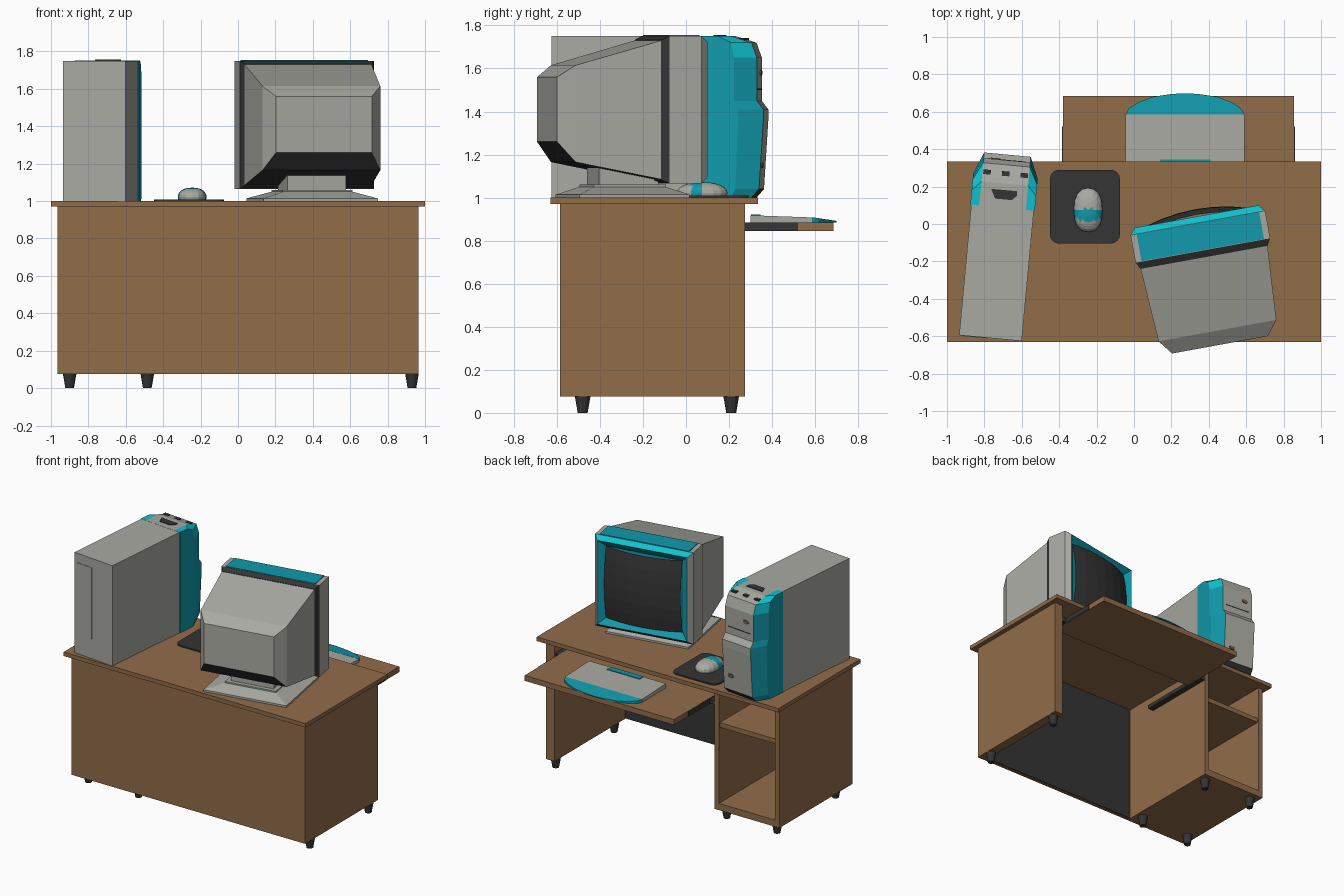
import bpy, bmesh, math
from mathutils import Matrix, Vector

if "Cube" in bpy.data.objects:
    bpy.data.objects.remove(bpy.data.objects["Cube"])


def material(name, *rgb):
    m = bpy.data.materials.new(name)
    m.diffuse_color = (*rgb, 1)
    m.use_nodes = True
    m.node_tree.nodes["Principled BSDF"].inputs["Base Color"].default_value = m.diffuse_color
    return m


WOOD = material("brown wood", .285, .150, .066)
GREY = material("warm grey plastic", .40, .40, .365)
TEAL = material("teal plastic", .006, .32, .41)
BRIGHT = material("bright teal", .005, .53, .61)
DARK = material("charcoal", .035, .035, .035)
BRONZE = material("bronze button", .18, .11, .06)
MATS = [WOOD, GREY, TEAL, BRIGHT, DARK, BRONZE]

WORLD = Matrix.Identity(4)
TOWER = Matrix.Translation((-.7675, -.61, 0)) @ Matrix.Rotation(math.radians(-5.3), 4, 'Z')
MONITOR = Matrix.Translation((.335, .04, 0)) @ Matrix.Rotation(math.radians(10.3), 4, 'Z')


def finish(name, bm, frame=WORLD):
    bmesh.ops.recalc_face_normals(bm, faces=bm.faces[:])
    bm.transform(frame)
    me = bpy.data.meshes.new(name)
    bm.to_mesh(me)
    bm.free()
    for m in MATS:
        me.materials.append(m)
    ob = bpy.data.objects.new(name, me)
    bpy.context.collection.objects.link(ob)
    return ob


def loft(name, rings, colour, frame=WORLD):
    """Skin equal rings; colour is a material or a rule(ring, side), caps have side -1."""
    rule = colour if callable(colour) else (lambda i, j: colour)
    bm = bmesh.new()
    vs = [[bm.verts.new(p) for p in r] for r in rings]
    n = len(rings[0])
    for i in range(len(vs) - 1):
        for j in range(n):
            k = (j + 1) % n
            f = bm.faces.new((vs[i][j], vs[i][k], vs[i + 1][k], vs[i + 1][j]))
            f.material_index = MATS.index(rule(i, j))
    for i in (0, len(vs) - 1):
        bm.faces.new(vs[i]).material_index = MATS.index(rule(i, -1))
    return finish(name, bm, frame)


def box(name, x, y, z, colour, frame=WORLD):
    return loft(name, [[(x[0], y[0], h), (x[1], y[0], h), (x[1], y[1], h), (x[0], y[1], h)]
                       for h in z], colour, frame)


def upright(h, z0, z1, y):
    """Upright rectangle ring: sides are bottom, right, top, left."""
    return [(-h, y, z0), (h, y, z0), (h, y, z1), (-h, y, z1)]


def flat(hx, hy, z, cy):
    return [(-hx, cy - hy, z), (hx, cy - hy, z), (hx, cy + hy, z), (-hx, cy + hy, z)]


# Desk
box("table_top", (-1, 1), (-.63, .335), (.97, 1.0), WOOD)
box("back_panel", (-.965, .965), (-.585, -.565), (.075, .97), WOOD)
box("back_panel_lining", (-.93, .895), (-.565, -.558), (.08, .97), DARK)
box("right_side_panel", (.895, .965), (-.565, .275), (.075, .97), WOOD)
box("cabinet_outer_side", (-.965, -.93), (-.565, .275), (.075, .97), WOOD)
box("cabinet_inner_side", (-.465, -.43), (-.565, .275), (.075, .97), WOOD)
box("cabinet_bottom", (-.93, -.465), (-.565, .275), (.075, .125), WOOD)
box("cabinet_shelf", (-.93, -.465), (-.558, .265), (.69, .725), WOOD)

# Feet
for x in (-.9, -.485, .93):
    for y in (-.48, .21):
        loft("desk_foot", [[(x + r * math.cos(a * math.pi / 6), y + r * math.sin(a * math.pi / 6), z)
                            for a in range(12)] for r, z in ((.023, 0), (.036, .076))], DARK)

# Keyboard tray and its rails
box("keyboard_tray", (-.38, .855), (.14, .685), (.845, .885), WOOD)
for x0, x1, p0, p1 in ((-.43, -.384, -.385, -.38), (.859, .895, .855, .86)):
    box("tray_rail", (x0, x1), (-.3, .27), (.85, .88), DARK)
    box("tray_runner", (p0, p1), (.14, .52), (.846, .884), DARK)

# Keyboard
section = [(.30, .885), (.585, .885), (.585, .908), (.30, .918)]
loft("keyboard", [[(x, y, z) for y, z in section] for x in (-.045, .59)], GREY)
box("keyboard_rear_strip", (.14, .41), (.302, .345), (.90, .922), TEAL)
arc = [(-.043, .585), (-.03, .615), (.02, .65), (.1, .68), (.2, .695), (.272, .699),
       (.345, .695), (.445, .68), (.525, .65), (.575, .615), (.588, .585)]
loft("wrist_rest", [[(x, y, .885) for x, y in arc],
                    [(x, y, .909 - (y - .585) * .15) for x, y in arc]], TEAL)

# Mouse pad with rounded corners
pad = []
for cx, cy, a0 in ((-.125, .24, 0), (-.40, .24, 90), (-.40, -.055, 180), (-.125, -.055, 270)):
    for k in range(5):
        a = math.radians(a0 + k * 22.5)
        pad.append((cx + .05 * math.cos(a), cy + .05 * math.sin(a)))
loft("mouse_pad", [[(x, y, z) for x, y in pad] for z in (1.0, 1.009)], DARK)

# Mouse: flattened dome with a teal band
bm = bmesh.new()
bmesh.ops.create_uvsphere(bm, u_segments=16, v_segments=12, radius=1)
bmesh.ops.delete(bm, geom=[v for v in bm.verts if v.co.z < -.3], context='VERTS')
for v in bm.verts:
    v.co.x = math.copysign(abs(v.co.x) ** .85, v.co.x) * .077
    v.co.y = math.copysign(abs(v.co.y) ** .85, v.co.y) * .118
    v.co.z = max(v.co.z, -.25) * .05 + .013
for f in bm.faces:
    y = f.calc_center_median().y
    f.material_index = MATS.index(TEAL if -.05 < y < .01 else GREY)
finish("mouse", bm, Matrix.Translation((-.245, .075, 1.009)))

# Tower case
box("tower_case", (-.168, .168), (0, .72), (1.0, 1.75), GREY, TOWER)
box("tower_rear_plate", (-.15, -.013), (-.003, .01), (1.15, 1.68), GREY, TOWER)
profile = [(.70, 1.0), (.93, 1.0), (.965, 1.04), (.985, 1.36), (.985, 1.41),
           (.955, 1.45), (.955, 1.65), (.93, 1.72), (.83, 1.751), (.70, 1.751)]


def bezel_rule(i, j):
    if i == 1:
        return DARK if j in (0, 1) else GREY
    return BRIGHT if j in (6, 7, 8) else TEAL


loft("tower_front", [[(v, .70 + (u - .70) * s, z) for u, z in profile]
                     for v, s in ((-.173, .6), (-.125, 1), (.125, 1), (.173, .6))],
     bezel_rule, TOWER)
# Slots on the tower top and buttons on its front
for v in (-.1, 0, .1):
    box("tower_top_slot", (v - .02, v + .02), (.87, .895), (1.72, 1.742), DARK, TOWER)
loft("tower_top_grip", [[(-.07, .795, z), (-.045, .745, z), (.045, .745, z), (.07, .77, z),
                         (.07, .795, z)] for z in (1.745, 1.756)], DARK, TOWER)
for v, u, z in ((-.06, .955, 1.58), (.06, .972, 1.15)):
    loft("tower_button", [[(v + .025 * math.cos(a * math.pi / 5), y, z + .014 * math.sin(a * math.pi / 5))
                           for a in range(10)] for y in (u - .01, u + .006)], BRONZE, TOWER)
box("tower_drive_slot", (-.1, .1), (.95, .957), (1.50, 1.506), DARK, TOWER)

# Monitor front bezel, teal around the screen
loft("monitor_bezel", [upright(.366, 1.065, 1.75, -.185), upright(.366, 1.065, 1.75, -.035),
                       upright(.335, 1.095, 1.722, 0), upright(.28, 1.145, 1.672, -.04)],
     lambda i, j: TEAL if i >= 2 else DARK if j == 0 else
     BRIGHT if (i, j) == (1, 2) else GREY, MONITOR)
box("monitor_top_plate", (-.333, .333), (-.183, -.037), (1.746, 1.755), TEAL, MONITOR)

# Bulging screen
bm = bmesh.new()
bmesh.ops.create_grid(bm, x_segments=6, y_segments=6, size=1)
for v in bm.verts:
    a, b = v.co.x, v.co.y
    v.co = Vector((a * .285, .04 - .045 * a * a - .03 * b * b, 1.408 + b * .268))
for f in bm.faces:
    f.material_index = MATS.index(DARK)
finish("monitor_screen", bm, MONITOR)

# Monitor seam and tapered rear housing with a dark underside
loft("monitor_seam", [upright(.364, 1.067, 1.75, -.185), upright(.345, 1.082, 1.732, -.222)],
     DARK, MONITOR)
loft("monitor_housing", [upright(.345, 1.085, 1.73, -.22), upright(.32, 1.165, 1.615, -.62),
                         upright(.26, 1.26, 1.56, -.697)],
     lambda i, j: DARK if j == 0 else GREY, MONITOR)

# Monitor stand
loft("monitor_base", [flat(.31, .26, 1.0, -.34), flat(.31, .26, 1.014, -.34),
                      flat(.19, .17, 1.05, -.34), flat(.19, .17, 1.06, -.34)], GREY, MONITOR)
box("monitor_neck", (-.16, .16), (-.48, -.2), (1.055, 1.16), GREY, MONITOR)
